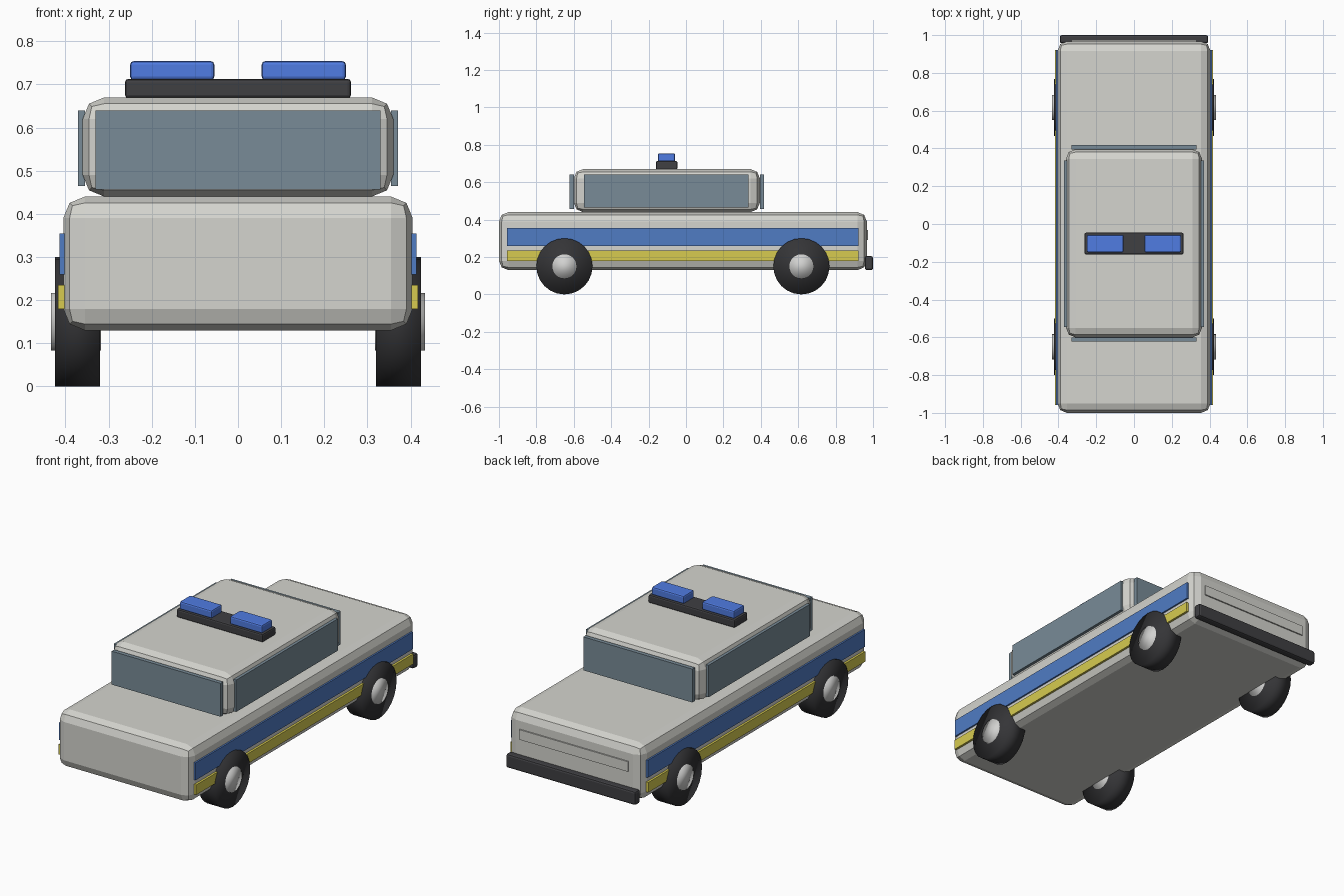
import bpy
from math import pi

if "Cube" in bpy.data.objects:
    bpy.data.objects.remove(bpy.data.objects["Cube"], do_unlink=True)


def material(name, rgb):
    mat = bpy.data.materials.new(name)
    mat.use_nodes = True
    mat.diffuse_color = (*rgb, 1)
    mat.node_tree.nodes["Principled BSDF"].inputs["Base Color"].default_value = (*rgb, 1)
    return mat


paint = material("pale grey paint", (0.66, 0.66, 0.62))
glass = material("blue grey glass", (0.19, 0.26, 0.31))
stripe_blue = material("stripe blue", (0.08, 0.20, 0.55))
stripe_yellow = material("stripe yellow", (0.68, 0.60, 0.08))
lamp_blue = material("lamp blue", (0.08, 0.20, 0.76))
trim = material("dark trim", (0.05, 0.05, 0.055))
rubber = material("black rubber", (0.035, 0.035, 0.038))
metal = material("hub metal", (0.64, 0.64, 0.63))


def box(name, x, y, z, mat, bevel=0, segments=2):
    """Box from (min, max) ranges, with optional rounded edges."""
    spans = (x, y, z)
    bpy.ops.mesh.primitive_cube_add(size=1, location=[(a + b) / 2 for a, b in spans])
    obj = bpy.context.object
    obj.name = name
    obj.scale = [b - a for a, b in spans]
    bpy.ops.object.transform_apply(location=False, rotation=False, scale=True)
    obj.data.materials.append(mat)
    if bevel:
        mod = obj.modifiers.new("Rounded edges", "BEVEL")
        mod.width = bevel
        mod.segments = segments
    return obj


def disc(name, x, y, z, radius, mat):
    """Smooth cylinder lying along x between two x values."""
    bpy.ops.mesh.primitive_cylinder_add(
        vertices=24, radius=radius, depth=abs(x[1] - x[0]),
        location=(sum(x) / 2, y, z), rotation=(0, pi / 2, 0))
    obj = bpy.context.object
    obj.name = name
    obj.data.materials.append(mat)
    bpy.ops.object.shade_smooth()
    return obj


# Body shell and cabin
box("body", (-0.405, 0.405), (-1, 0.967), (0.13, 0.44), paint, 0.05)
box("cabin", (-0.36, 0.36), (-0.6, 0.395), (0.44, 0.67), paint, 0.05)

# Front and rear windows
box("windscreen", (-0.33, 0.33), (-0.622, -0.6), (0.457, 0.64), glass)
box("rear_window", (-0.33, 0.33), (0.395, 0.417), (0.457, 0.64), glass)

# Rear panel and bumper
box("rear_panel", (-0.33, 0.33), (0.96, 0.974), (0.29, 0.345), paint)
box("rear_bumper", (-0.393, 0.393), (0.957, 1), (0.13, 0.205), trim, 0.01)

# Parts repeated on each side
for side, s in (("left", 1), ("right", -1)):
    def span(a, b):
        return tuple(sorted((a * s, b * s)))

    box(f"{side}_window", span(0.355, 0.371), (-0.545, 0.335), (0.465, 0.64), glass)
    box(f"{side}_blue_stripe", span(0.4, 0.414), (-0.957, 0.922), (0.26, 0.355), stripe_blue)
    box(f"{side}_yellow_stripe", span(0.4, 0.417), (-0.957, 0.922), (0.18, 0.235), stripe_yellow)
    box(f"{side}_roof_lamp", span(0.055, 0.25), (-0.15, -0.058), (0.71, 0.754),
        lamp_blue, 0.008)
    for end, y in (("front", -0.65), ("rear", 0.617)):
        disc(f"{end}_{side}_tyre", span(0.32, 0.424), y, 0.15, 0.15, rubber)
        disc(f"{end}_{side}_hub", span(0.318, 0.433), y, 0.15, 0.067, metal)

# Roof bar carrying the lamps
box("roof_bar", (-0.262, 0.262), (-0.161, -0.046), (0.668, 0.713), trim, 0.008)
